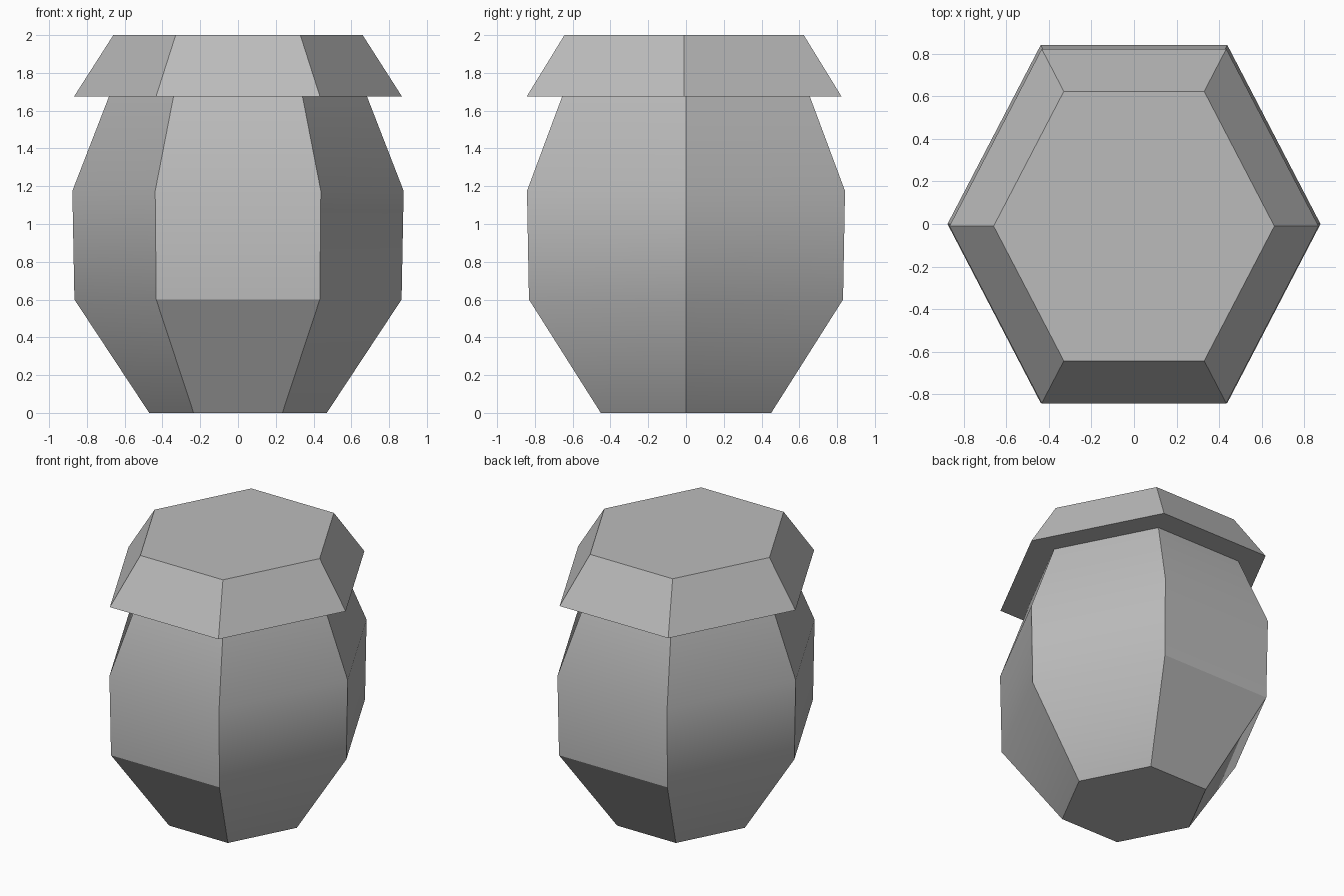
import bpy
import bmesh
from math import cos, sin, radians

cube = bpy.data.objects.get("Cube")
if cube:
    bpy.data.objects.remove(cube, do_unlink=True)

# Single stone grey
grey = bpy.data.materials.new("stone_grey")
grey.use_nodes = True
grey.diffuse_color = (0.5, 0.5, 0.5, 1)
grey.node_tree.nodes["Principled BSDF"].inputs["Base Color"].default_value = (0.5, 0.5, 0.5, 1)

DEPTH = 0.96 / sin(radians(60))  # hexagon is stretched a little front to back


def hex_loft(name, profile, y_offset=0.0):
    """Closed six-sided solid through (radius, height) rings."""
    bm = bmesh.new()
    rings = []
    for radius, z in profile:
        rings.append([bm.verts.new((radius * cos(radians(60 * i)),
                                    radius * DEPTH * sin(radians(60 * i)) + y_offset, z))
                      for i in range(6)])
    for low, high in zip(rings, rings[1:]):
        for i in range(6):
            j = (i + 1) % 6
            bm.faces.new((low[i], low[j], high[j], high[i]))
    bm.faces.new(rings[0][::-1])
    bm.faces.new(rings[-1])
    mesh = bpy.data.meshes.new(name)
    bm.to_mesh(mesh)
    bm.free()
    mesh.materials.append(grey)
    obj = bpy.data.objects.new(name, mesh)
    bpy.context.collection.objects.link(obj)
    # Soft bands up the sides, crisp corners
    bpy.ops.object.select_all(action="DESELECT")
    obj.select_set(True)
    bpy.context.view_layer.objects.active = obj
    bpy.ops.object.shade_smooth_by_angle(angle=radians(30.4))
    return obj


# Bulging jar body
hex_loft("jar_body", [(0.47, 0), (0.866, 0.6), (0.877, 1.175), (0.683, 1.675)])

# Overhanging lid, set slightly forward
hex_loft("jar_lid", [(0.868, 1.675), (0.66, 2)], y_offset=-0.01)
